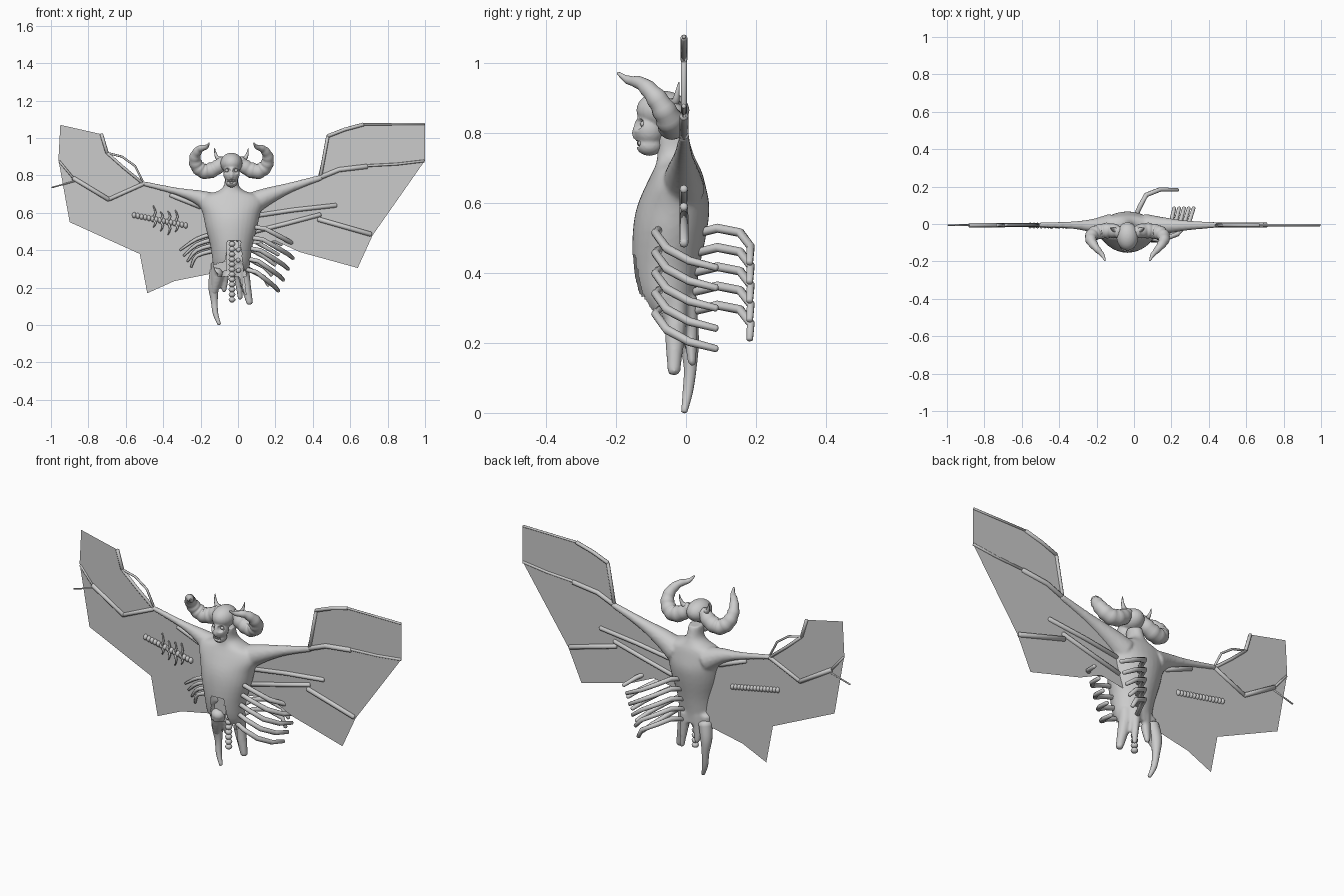
import bpy, bmesh, math
from mathutils import Vector as V

if "Cube" in bpy.data.objects:
    bpy.data.objects.remove(bpy.data.objects["Cube"])

CX = -0.035  # body axis


def finish(bm, name, smooth=True):
    bmesh.ops.recalc_face_normals(bm, faces=bm.faces)
    me = bpy.data.meshes.new(name)
    bm.to_mesh(me)
    bm.free()
    for p in me.polygons:
        p.use_smooth = smooth
    ob = bpy.data.objects.new(name, me)
    bpy.context.collection.objects.link(ob)
    return ob


def loft(bm, rings):
    rows = [[bm.verts.new(p) for p in r] for r in rings]
    n = len(rows[0])
    for a, b in zip(rows, rows[1:]):
        for i in range(n):
            bm.faces.new((a[i], a[(i + 1) % n], b[(i + 1) % n], b[i]))
    bm.faces.new(rows[0])
    bm.faces.new(rows[-1])


def spline(vals, sub):
    """Catmull-Rom through tuples of any length."""
    out = []
    for i in range(len(vals) - 1):
        p = [vals[max(0, min(len(vals) - 1, i + k))] for k in (-1, 0, 1, 2)]
        for s in range(sub):
            t = s / sub
            out.append([0.5 * (2*b + (c-a)*t + (2*a-5*b+4*c-d)*t*t + (3*b-a-3*c+d)*t**3)
                        for a, b, c, d in zip(*p)])
    return out + [list(vals[-1])]


def tube(name, pts, sides=10, sub=1):
    """Swept tube; each point is (x, y, z, radius)."""
    pts = spline(pts, sub)
    P = [V(p[:3]) for p in pts]
    rings, u = [], None
    for i, p in enumerate(P):
        t = (P[min(i + 1, len(P) - 1)] - P[max(i - 1, 0)]).normalized()
        u = (t.orthogonal() if u is None else u - t * u.dot(t)).normalized()
        w, r = t.cross(u), pts[i][3]
        ring = lambda k, off: [p + t * off + k * r * (u * math.cos(a) + w * math.sin(a))
                               for a in (2 * math.pi * j / sides for j in range(sides))]
        if i == 0:
            rings.append(ring(0.5, -r * 0.4))
        rings.append(ring(1, 0))
        if i == len(P) - 1:
            rings.append(ring(0.5, r * 0.4))
    bm = bmesh.new()
    loft(bm, rings)
    return finish(bm, name)


def ball(name, c, r, seg=24):
    bm = bmesh.new()
    bmesh.ops.create_uvsphere(bm, u_segments=seg, v_segments=seg * 2 // 3, radius=1)
    for v in bm.verts:
        v.co = V([c[k] + v.co[k] * r[k] for k in range(3)])
    return finish(bm, name)


def fuse(name, obs, voxel, hollows, holes, iters):
    """Blend parts into one skin, press in hollows (ellipsoids), open holes (test functions)."""
    bpy.ops.object.select_all(action='DESELECT')
    for o in obs:
        o.select_set(True)
    ob = obs[0]
    bpy.context.view_layer.objects.active = ob
    bpy.ops.object.join()
    m = ob.modifiers.new("blend", 'REMESH')
    m.mode, m.voxel_size = 'VOXEL', voxel
    m = ob.modifiers.new("relax", 'SMOOTH')
    m.iterations = iters
    skin = bpy.data.meshes.new_from_object(ob.evaluated_get(bpy.context.evaluated_depsgraph_get()))
    ob.modifiers.clear()
    if len(skin.vertices) > 100:
        ob.data = skin
    bm = bmesh.new()
    bm.from_mesh(ob.data)
    for c, r in hollows:
        for v in bm.verts:
            d = [(v.co[k] - c[k]) / r[k] for k in range(3)]
            flat = d[0] ** 2 + d[2] ** 2
            if flat < 1 and abs(d[1]) < 1.5:  # push back to the rear half of the ellipsoid
                v.co.y = max(v.co.y, c[1] + r[1] * math.sqrt(1 - flat))
    for test in holes:
        gone = [f for f in bm.faces if test(*f.calc_center_median())]
        bmesh.ops.delete(bm, geom=gone, context='FACES')
    bm.to_mesh(ob.data)
    bm.free()
    ob.name = name
    for p in ob.data.polygons:
        p.use_smooth = True
    return ob


# Torso: z, half width, front y, back y
prof = [(0.80, .036, -.085, .005), (0.745, .04, -.082, .02), (0.715, .075, -.085, .033),
        (0.69, .15, -.095, .045), (0.65, .17, -.115, .056), (0.59, .152, -.14, .067),
        (0.52, .138, -.152, .06), (0.42, .112, -.152, .04), (0.33, .10, -.135, .027),
        (0.275, .09, -.10, .025)]
bm = bmesh.new()
loft(bm, [[V((CX + w * math.cos(a), (f + b) / 2 + (b - f) / 2 * math.sin(a), z))
           for a in (math.tau * i / 32 for i in range(32))] for z, w, f, b in spline(prof, 3)])
body = [finish(bm, "torso")]
# Arms leading into the wings, and the ragged hem
body += [tube("arm_r", [(.06, -.01, .64, .065), (.15, -.01, .685, .048), (.28, -.008, .735, .027),
                        (.45, -.005, .79, .015)], 14, 4),
         tube("arm_l", [(-.13, -.01, .645, .065), (-.22, -.01, .685, .038), (-.33, -.006, .715, .02),
                        (-.51, -.005, .757, .013)], 14, 4)]
for x, y, x2, y2, z2, r in [(.03, -.03, .063, -.035, .115, .034), (-.11, -.02, -.13, .005, .17, .036),
                            (-.07, .0, -.075, .01, .18, .024), (.0, .01, .012, .018, .14, .024)]:
    body.append(tube("rag", [(x, y, .33, r), (x, y, .27, r), (x2, y2, z2, r * .55)], 10, 3))
fuse("torso", body, .008, [],
     [lambda x, y, z: z < .45 and y < -.05 and -.056 - .1 * (.45 - z) < x < .012 + .1 * (.45 - z),
      lambda x, y, z: z < .33 + .25 * (x + .1) and y < -.07 and x < 0,
      lambda x, y, z: .262 < z < .30 and abs(x - CX) < .075 and -.09 < y < 0], 4)
tube("tail_rag", [(-.115, -.005, .29, .036), (-.13, .008, .21, .03), (-.127, .012, .13, .019),
                  (-.12, .005, .06, .015), (-.1, -.005, .004, .009)], 12, 4)

# Skull with pressed-in sockets and mouth
fuse("skull", [ball("cranium", (CX, -.066, .865), (.059, .076, .056)),
               ball("face", (CX, -.105, .81), (.044, .045, .05)),
               ball("jaw", (CX, -.105, .765), (.033, .038, .03)),
               ball("nose", (CX, -.143, .80), (.011, .012, .02))], .005,
     [((CX + s * .025, -.14, .826), (.017, .024, .016)) for s in (-1, 1)]
     + [((CX, -.135, .768), (.024, .012, .008))], [], 3)
for s in (-1, 1):
    ball("eye", (CX + s * .025, -.122, .826), (.009,) * 3, 12)
for i in range(6):
    x = (i - 2.5) * .008
    ball("tooth", (CX + x, -.136 + 10 * x * x, .771), (.0038, .004, .008), 8)

# Curled, ridged big horns and small spikes
for s in (-1, 1):
    path = [(.04, -.045, .875, .032), (.09, -.035, .835, .040), (.145, -.04, .822, .040),
            (.185, -.055, .852, .036), (.195, -.085, .90, .029), (.17, -.125, .94, .020),
            (.135, -.165, .952, .012), (.12, -.195, .972, .004)]
    pts = [(CX + s * x, y, z, r * (1.0 + .05 * math.cos(i * math.pi)))
           for i, (x, y, z, r) in enumerate(spline(path, 3))]
    tube("horn", pts, 16, 2)
    tube("small_horn", [(CX + s * .045, -.04, .885, .016), (CX + s * .072, -.03, .89, .012),
                        (CX + s * .085, -.025, .915, .007), (CX + s * .09, -.02, .945, .002)], 8, 3)

# Wing membranes
right = [(0, .62), (.12, .69), (.44, .79), (.48, 1.01), (.68, 1.077), (1, 1.077), (1, .88),
         (.72, .48), (.64, .305), (.33, .39), (.345, .43), (.2, .45), (0, .42)]
left = [(-.06, .62), (-.2, .69), (-.33, .715), (-.5, .757), (-.7, .92), (-.73, 1.02), (-.95, 1.07),
        (-.96, .885), (-.9, .55), (-.525, .38), (-.485, .17), (-.34, .235), (-.165, .27), (-.06, .29)]
for name, pts in (("right_membrane", right), ("left_membrane", left)):
    bm = bmesh.new()
    bm.faces.new([bm.verts.new((x, -.006, z)) for x, z in pts])
    bmesh.ops.triangulate(bm, faces=bm.faces)
    finish(bm, name, False)

# Wing bones: radius, then (x, z) stations
bones = [(.009, (.44, .79), (.48, 1.01)), (.010, (.48, 1.01), (.57, 1.045), (.67, 1.072)),
         (.006, (.66, 1.073), (.995, 1.075)), (.013, (.43, .785), (.54, .83), (.69, .848)),
         (.007, (.66, .85), (.85, .86), (.995, .877)), (.012, (.1, .585), (.3, .615), (.525, .64)),
         (.012, (.09, .50), (.25, .54), (.44, .59)), (.013, (.43, .565), (.57, .525), (.71, .485)),
         (.011, (-.5, .757), (-.69, .672)), (.012, (-.69, .67), (-.88, .785)),
         (.006, (-.88, .785), (-.955, .875)), (.008, (-.5, .75), (-.61, .84), (-.7, .92)),
         (.006, (-.51, .77), (-.55, .85), (-.62, .90), (-.7, .92)), (.009, (-.7, .92), (-.73, 1.02)),
         (.004, (-.87, .77), (-.995, .735)), (.012, (-.2, .63), (-.36, .695))]
for b in bones:
    tube("wing_bone", [(x, -.006, z, b[0]) for x, z in b[1:]], 8)

# Loose backbone with uneven spikes on the left wing
for i in range(15):
    t = i / 14
    x, z = -.555 + .275 * t, .587 - .055 * t
    ball("wing_vertebra", (x, -.008, z), (.012, .016, .016), 10)
    if i in (5, 7, 9, 11):
        for s in (-1, 1):
            h = .045 + .012 * ((i * 5 + s) % 3)
            tube("wing_spike", [(x, -.01, z, .007), (x + .016, -.02, z + s * h * .5, .006),
                                (x + .004, -.012, z + s * h, .003)], 6, 2)
# Hanging spine in the open belly
for i in range(13):
    ball("vertebra", (-.032, -.035, .135 + i * .027), (.018, .018, .0145), 12)

# Side ribs sweeping out and back on the right
for i in range(5):
    x, z = .32 - .026 * i, .415 - .058 * i
    tube("side_rib", [(.04, -.07, z + .115, .012), (x * .45, -.088, z + .10, .012),
                      (x * .72, -.055, z + .055, .013), (x * .92, .01, z + .02, .012),
                      (x, .088, z, .010)], 8, 1)
# Rear ribs arching behind the back
for i in range(5):
    z, x = .43 - .055 * i, .235 - .018 * i
    tube("rear_rib", [(.0, .02, z + .08, .012), (.03, .09, z + .098, .013),
                      (.065, .155, z + .085, .013), (.14, .185, z + .045, .012),
                      (x, .182, z, .010)], 8, 1)
# Short ribs on the left
for i in range(4):
    z = .46 - .03 * i
    tube("left_rib", [(-.12, -.02, z + .03, .012), (-.22, -.03, z, .010),
                      (-.31 + .02 * i, -.015, z - .06, .006)], 8, 3)
